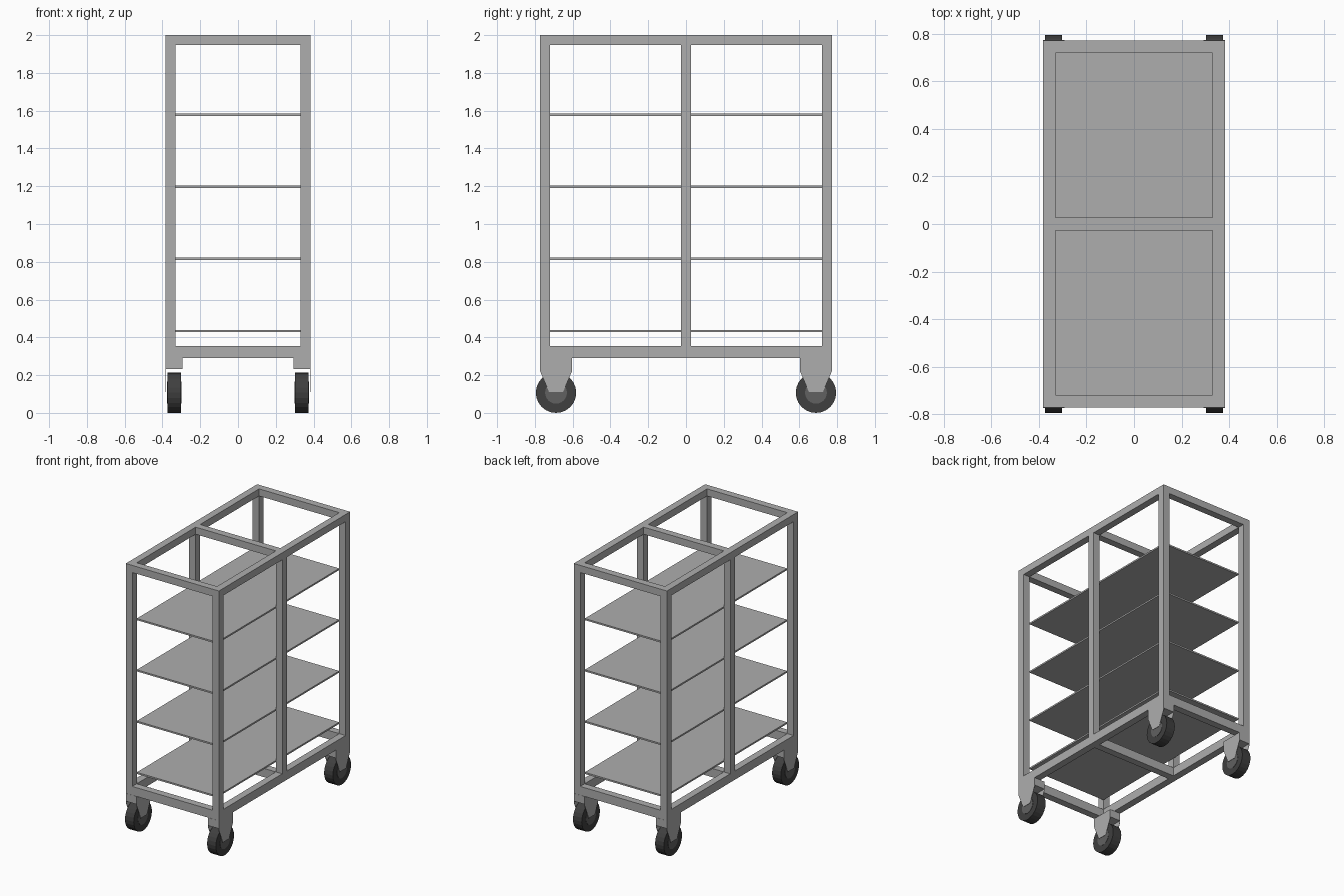
import bpy, bmesh, math
from mathutils import Matrix

cube = bpy.data.objects.get("Cube")
if cube:
    bpy.data.objects.remove(cube, do_unlink=True)


def material(name, value):
    m = bpy.data.materials.new(name)
    m.use_nodes = True
    color = (value, value, value, 1)
    m.diffuse_color = color
    m.node_tree.nodes["Principled BSDF"].inputs["Base Color"].default_value = color
    return m


STEEL = material("steel grey", 0.42)
HUB = material("hub dark grey", 0.12)
RUBBER = material("tyre black", 0.05)


def finish(name, bm, mat):
    bmesh.ops.recalc_face_normals(bm, faces=bm.faces)
    mesh = bpy.data.meshes.new(name)
    bm.to_mesh(mesh)
    bm.free()
    mesh.materials.append(mat)
    obj = bpy.data.objects.new(name, mesh)
    bpy.context.collection.objects.link(obj)
    return obj


def box(name, x, y, z, mat=STEEL):
    """Box from (min, max) pairs on each axis."""
    bm = bmesh.new()
    bmesh.ops.create_cube(bm, size=1)
    for v in bm.verts:
        v.co = [r[0] if c < 0 else r[1] for c, r in zip(v.co, (x, y, z))]
    return finish(name, bm, mat)


def disc(name, x, y, z, radius, width, mat, sides=24):
    bm = bmesh.new()
    place = Matrix.Translation((x, y, z)) @ Matrix.Rotation(math.pi / 2, 4, 'Y')
    bmesh.ops.create_cone(bm, cap_ends=True, segments=sides, radius1=radius,
                          radius2=radius, depth=width, matrix=place)
    return finish(name, bm, mat)


def plate(name, outline, x, thick, mat=STEEL):
    """Flat y-z outline extruded along x."""
    bm = bmesh.new()
    face = bm.faces.new([bm.verts.new((x, y, z)) for y, z in outline])
    new = bmesh.ops.extrude_face_region(bm, geom=[face])["geom"]
    bmesh.ops.translate(bm, vec=(thick, 0, 0),
                        verts=[v for v in new if isinstance(v, bmesh.types.BMVert)])
    return finish(name, bm, mat)


W, D, T = 0.383, 0.772, 0.053          # half width, half depth, tube size
BOTTOM, DECK, TOP = 0.29, 0.355, 2.0   # frame heights
IX, IY = W - T, D - T

# Posts and long rails on both sides
for side, s in (("right", -1), ("left", 1)):
    xr = sorted((s * IX, s * W))
    for place, y in (("front", -D + T / 2), ("middle", 0), ("back", D - T / 2)):
        box(f"{side}_{place}_post", xr, (y - T / 2, y + T / 2), (DECK, TOP - T))
    box(f"{side}_top_rail", xr, (-D, D), (TOP - T, TOP))
    box(f"{side}_bottom_rail", xr, (-D, D), (BOTTOM, DECK))

# Cross rails
for place, y in (("front", -D + T / 2), ("middle", 0), ("back", D - T / 2)):
    yr = (y - T / 2, y + T / 2)
    box(f"{place}_top_cross_rail", (-IX, IX), yr, (TOP - T, TOP))
    box(f"{place}_bottom_cross_rail", (-IX, IX), yr, (BOTTOM, DECK))

# Shelves
for i in range(4):
    z = 0.434 + i * 0.3815
    box(f"shelf_{i + 1}", (-IX, IX), (-IY, IY), (z - 0.006, z + 0.006))

# Casters
WHEEL_R, WHEEL_Y, FORK_W = 0.107, 0.688, 0.09
for side, s in (("right", -1), ("left", 1)):
    for end, e in (("front", -1), ("back", 1)):
        name = f"{side}_{end}"
        cx, cy = s * (W - FORK_W / 2), e * WHEEL_Y
        box(f"{name}_caster_mount", (cx - FORK_W / 2, cx + FORK_W / 2),
            (cy - 0.085, cy + 0.085), (0.232, BOTTOM))
        outline = [(cy - 0.085, BOTTOM), (cy + 0.085, BOTTOM), (cy + 0.085, 0.222),
                   (cy + 0.037, 0.11), (cy - 0.037, 0.11), (cy - 0.085, 0.222)]
        for k, x in (("a", cx - FORK_W / 2), ("b", cx + FORK_W / 2 - 0.002)):
            plate(f"{name}_fork_plate_{k}", outline, x, 0.002)
        disc(f"{name}_tyre", cx, cy, WHEEL_R, WHEEL_R, 0.072, RUBBER)
        disc(f"{name}_hub", cx, cy, WHEEL_R, 0.058, 0.076, HUB)
